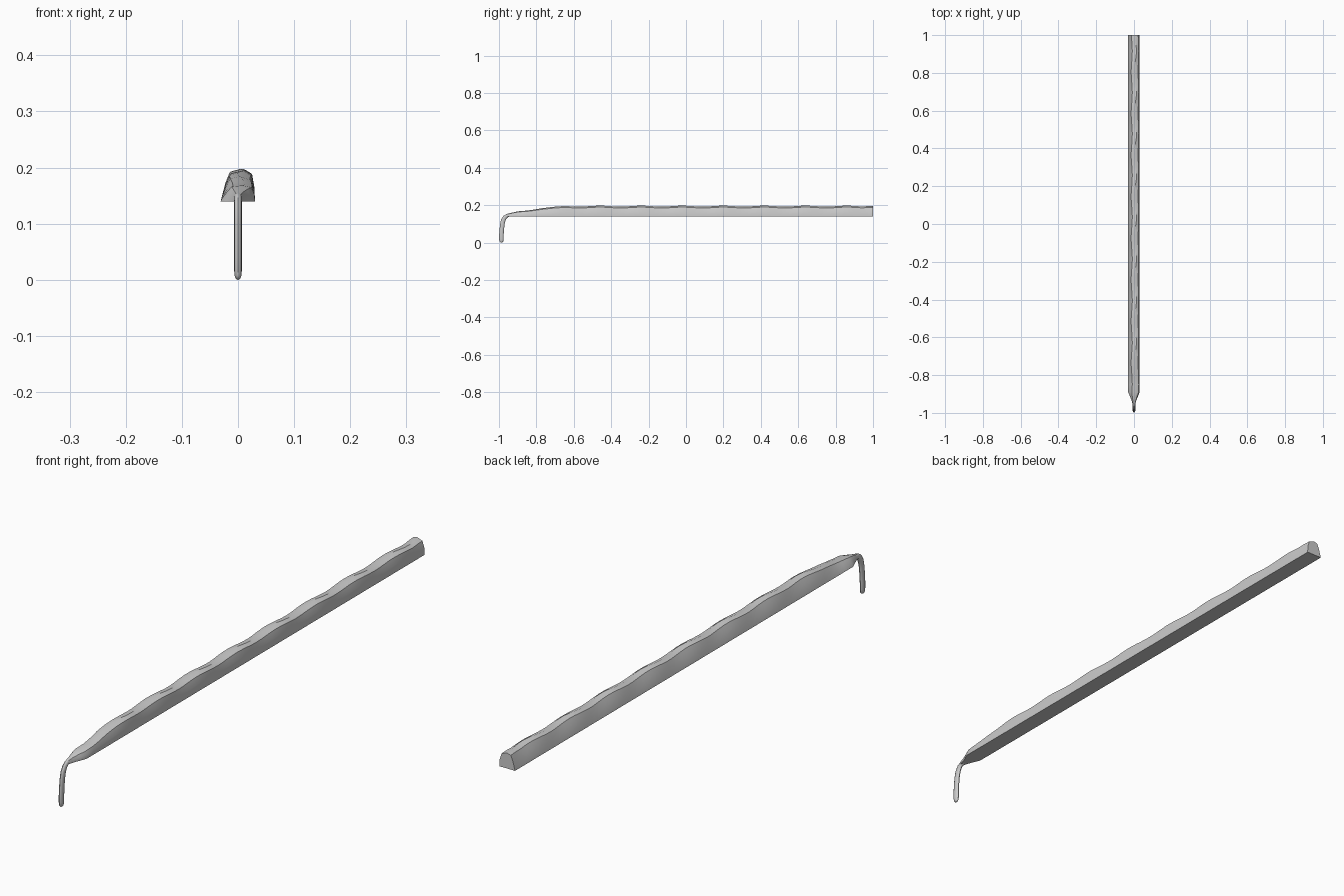
import bpy, bmesh, math
from mathutils import Vector

if "Cube" in bpy.data.objects:
    bpy.data.objects.remove(bpy.data.objects["Cube"])


def loft(name, rings):
    """Skin a list of equal-sized point rings and cap both ends."""
    bm = bmesh.new()
    vs = [[bm.verts.new(p) for p in r] for r in rings]
    n = len(vs[0])
    for a, b in zip(vs, vs[1:]):
        for i in range(n):
            j = (i + 1) % n
            bm.faces.new((a[i], a[j], b[j], b[i]))
    bm.faces.new(vs[0])
    bm.faces.new(vs[-1][::-1])
    bmesh.ops.recalc_face_normals(bm, faces=bm.faces)
    me = bpy.data.meshes.new(name)
    bm.to_mesh(me)
    bm.free()
    ob = bpy.data.objects.new(name, me)
    bpy.context.collection.objects.link(ob)
    bpy.ops.object.select_all(action='DESELECT')
    ob.select_set(True)
    bpy.context.view_layer.objects.active = ob
    bpy.ops.object.shade_smooth_by_angle(angle=math.radians(38))
    return ob


def lerp_table(table, t):
    for (a, va), (b, vb) in zip(table, table[1:]):
        if t <= b:
            return va + (vb - va) * max(0, (t - a) / (b - a))
    return table[-1][1]


# Handle: flat-bottomed bar with a wavy grip along the top
half_width = [(-0.955, .007), (-0.935, .012), (-0.89, .030), (1, .030)]
height = [(-0.955, .014), (-0.9, .026), (-0.85, .031), (-0.77, .046), (-0.62, .055), (1, .055)]
ys = [-0.955, -0.935, -0.91, -0.89, -0.85, -0.81]
ys += [-0.77 + i * 1.74 / 64 for i in range(65)] + [0.985, 1.0]
rings = []
for y in ys:
    w = lerp_table(half_width, y)
    h = lerp_table(height, y)
    ph = 2 * math.pi * (y + 0.02) / 0.22
    s = math.sin(ph)
    if y < 0.95:
        h *= 1 + 0.05 * math.cos(ph)
    section = [(-1.03, 0), (1.0, 0), (1.0, .12), (.97, .45), (.78 + .06 * s, .86),
               (.22 + .22 * s, 1.0), (-.40 + .1 * s, .92), (-.68 + .06 * s, .60), (-.97, .13)]
    rings.append([(x * w, y, .14 + z * h) for x, z in section])
loft("handle", rings)

# Hook: thin rod bending down from the front of the handle
# (y, z, half thickness along the bend, half width)
path = [(-.915, .151, .008, .008), (-.94, .149, .008, .008), (-.955, .145, .009, .007),
        (-.968, .136, .011, .007), (-.977, .120, .012, .007), (-.982, .098, .012, .007),
        (-.985, .070, .012, .007), (-.987, .040, .012, .007), (-.987, .018, .012, .007),
        (-.987, .007, .010, .006), (-.987, .002, .006, .004), (-.987, .000, .001, .001)]
rings = []
for i, (y, z, t, w) in enumerate(path):
    a, b = path[max(i - 1, 0)], path[min(i + 1, len(path) - 1)]
    d = Vector((0, b[0] - a[0], b[1] - a[1])).normalized()
    nrm = Vector((0, -d.z, d.y))
    c = Vector((0, y, z))
    rings.append([c + nrm * (t * math.cos(k * math.pi / 6))
                  + Vector((w * math.sin(k * math.pi / 6), 0, 0)) for k in range(12)])
loft("hook", rings)
